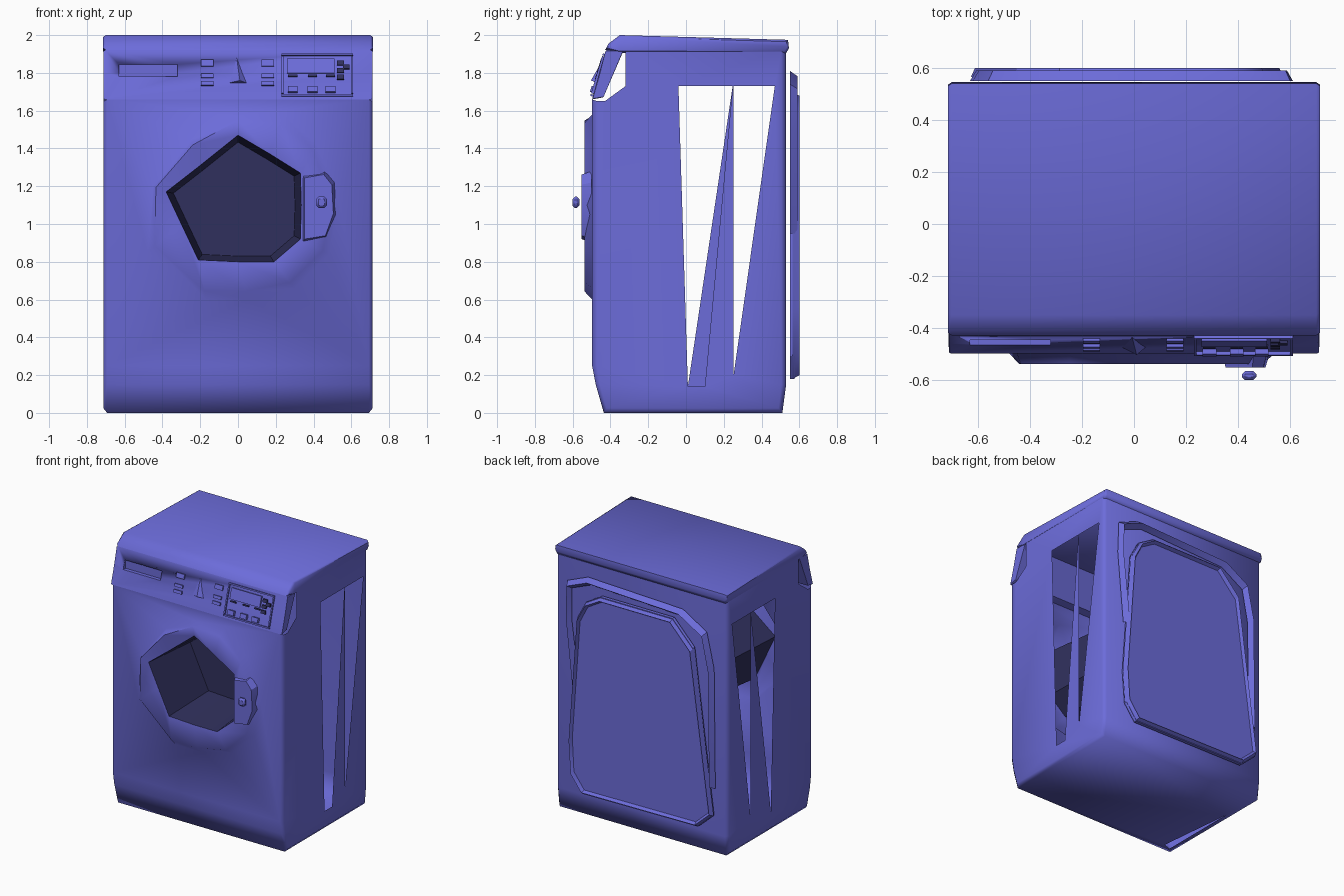
import bpy, bmesh, math
from mathutils import Matrix, Vector

if "Cube" in bpy.data.objects:
    bpy.data.objects.remove(bpy.data.objects["Cube"])


def material(name, colour):
    m = bpy.data.materials.new(name)
    m.diffuse_color = (*colour, 1)
    m.use_nodes = True
    m.node_tree.nodes["Principled BSDF"].inputs["Base Color"].default_value = m.diffuse_color
    return m


blue = material("blue_violet", (0.15, 0.15, 0.7))
navy = material("dark_navy", (0.03, 0.03, 0.11))


def finish(name, bm, angle=40, mat=blue):
    bmesh.ops.recalc_face_normals(bm, faces=bm.faces)
    me = bpy.data.meshes.new(name)
    bm.to_mesh(me)
    bm.free()
    ob = bpy.data.objects.new(name, me)
    bpy.context.collection.objects.link(ob)
    me.materials.append(mat)
    bpy.ops.object.select_all(action='DESELECT')
    ob.select_set(True)
    bpy.context.view_layer.objects.active = ob
    bpy.ops.object.shade_smooth_by_angle(angle=math.radians(angle))
    return ob


def sheet(bm, loops):
    """Flat fill of an outline (first loop) with holes (other loops)."""
    edges = []
    for loop in loops:
        vs = [bm.verts.new(p) for p in loop]
        edges += [bm.edges.new((vs[i - 1], vs[i])) for i in range(len(vs))]
    bmesh.ops.triangle_fill(bm, use_beauty=True, edges=edges)


def bridge(bm, a, b, closed=True):
    """Strip of quads between two matching point lists."""
    va, vb = [bm.verts.new(p) for p in a], [bm.verts.new(p) for p in b]
    for i in range(0 if closed else 1, len(a)):
        bm.faces.new((va[i - 1], va[i], vb[i], vb[i - 1]))


def weld(bm):
    bmesh.ops.remove_doubles(bm, verts=bm.verts, dist=1e-4)


def prism(name, profile, half, soft, angle):
    """Solid from a (y, z) profile along x, with slightly drawn-in ends."""
    bm = bmesh.new()
    cy, cz = (sum(p[i] for p in profile) / len(profile) for i in (0, 1))
    small = [(y + max(-soft, min(soft, cy - y)) * .7, z + max(-soft, min(soft, cz - z)) * .7) for y, z in profile]
    rows = [[(x, y, z) for y, z in pr] for x, pr in
            ((-half, small), (soft - half, profile), (half - soft, profile), (half, small))]
    for a, b in zip(rows, rows[1:]):
        bridge(bm, a, b)
    for end in (rows[0], rows[-1]):
        bm.faces.new([bm.verts.new(p) for p in end])
    weld(bm)
    return finish(name, bm, angle)


def box(name, x0, x1, y0, y1, z0, z1, bevel=0.0, tilt=None, mat=blue):
    bm = bmesh.new()
    m = Matrix.Translation(((x0 + x1) / 2, (y0 + y1) / 2, (z0 + z1) / 2))
    if tilt:
        m = m @ Matrix.Rotation(tilt, 4, 'X')
    bmesh.ops.create_cube(bm, size=1, matrix=m @ Matrix.Diagonal((x1 - x0, y1 - y0, z1 - z0, 1)))
    if bevel:
        bmesh.ops.bevel(bm, geom=bm.edges[:], offset=bevel, segments=1, affect='EDGES')
    return finish(name, bm, mat=mat)


# Body skin: kick strip, floor and back wrapped round, with rounded side edges
P = [(-.497, 1.66), (-.497, .25), (-.478, .15), (-.435, 0), (.51, 0), (.53, .15), (.53, 1.93)]
S = [(-.47, 1.65), (-.47, .25), (-.455, .15), (-.42, .025), (.49, .025), (.505, .15), (.505, 1.92)]
XP, XS = 0.693, 0.713
bm = bmesh.new()
for i in (1, 2, 4, 5):
    bridge(bm, [(-XP, *p) for p in P[i:i + 2]], [(XP, *p) for p in P[i:i + 2]], False)
sheet(bm, [[(-XP, P[3][0], 0), (XP, P[3][0], 0), (XP, P[4][0], 0), (-XP, P[4][0], 0)],
           [(-.66, -.4, 0), (-.6, -.38, 0), (-.66, .2, 0)]])
for s in (-1, 1):
    bridge(bm, [(s * XP, *p) for p in P], [(s * XS, *p) for p in S], False)
    # Side panel with its openings and the notch behind the control panel
    slot = [(-.04, 1.73), (.247, 1.73), (.01, .14)]
    if s > 0:
        slot.insert(2, (.1, .14))
    holes = [slot, [(.252, 1.73), (.47, 1.73), (.252, .2)]]
    outline = S + [(-.32, 1.92), (-.32, 1.73), (-.43, 1.65)]
    sheet(bm, [[(s * XS, *p) for p in lp] for lp in [outline] + holes])

# Front panel with bulging door ring and the angular opening
A = [(0, 1.57), (.24, 1.58), (.42, 1.42), (.54, 1.1), (.48, .84), (.3, .66),
     (.05, .6), (-.17, .6), (-.48, .85), (-.45, 1.2), (-.25, 1.45)]
C = [(0, 1.47), (.17, 1.37), (.33, 1.27), (.335, 1.1), (.33, .92), (.19, .8),
     (0, .8), (-.21, .81), (-.3, 1.0), (-.38, 1.17), (-.2, 1.31)]
ring = [(x, -.497, z) for x, z in A]
crest = [(a[0] + .22 * (c[0] - a[0]), -.538, a[1] + .22 * (c[1] - a[1])) for a, c in zip(A, C)]
rim = [(x, -.52, z) for x, z in C]
sheet(bm, [[(-XP, -.497, .25), (XP, -.497, .25), (XP, -.497, 1.66), (-XP, -.497, 1.66)], ring])
bridge(bm, ring, crest)
bridge(bm, crest, rim)
weld(bm)
finish("cabinet", bm, 60)

# Drum behind the opening
bm = bmesh.new()
back = [(.9 * x, -.08, 1.1 + .9 * (z - 1.1)) for x, z in C]
bridge(bm, rim, back)
sheet(bm, [back])
weld(bm)
finish("drum", bm, 30, navy)

# Door catch and handle knob
bm = bmesh.new()
catch = [(.34, .9), (.47, .92), (.52, 1.05), (.51, 1.22), (.46, 1.28), (.34, 1.26)]
face = [(.42 + .85 * (x - .42), -.552, 1.1 + .9 * (z - 1.1)) for x, z in catch]
bridge(bm, [(x, -.5, z) for x, z in catch], face)
bm.faces.new([bm.verts.new(p) for p in face])
weld(bm)
finish("door_catch", bm, 30)
box("door_knob", .415, .47, -.6, -.565, 1.085, 1.145, .012)

# Lid
prism("lid", [(-.428, 1.922), (-.41, 1.955), (-.35, 2.0), (.54, 1.975), (.545, 1.93), (.53, 1.905), (-.36, 1.905)],
      .714, .014, 48)

# Slanted control panel with a drawer grip cut into it
panel = prism("control_panel", [(-.497, 1.66), (-.46, 1.8), (-.422, 1.92), (-.33, 1.92), (-.44, 1.67)],
              .711, .006, 30)
TILT = -math.atan(0.3)


def face_y(z):
    return -.5 + .3 * (z - 1.66)


cutter = box("grip_cutter", -.63, -.32, face_y(1.8) - .05, face_y(1.8) + .02, 1.78, 1.845)
cut = panel.modifiers.new("grip", 'BOOLEAN')
cut.operation, cut.object, cut.solver = 'DIFFERENCE', cutter, 'EXACT'
bpy.context.view_layer.objects.active = panel
bpy.ops.object.modifier_apply(modifier="grip")
bpy.data.objects.remove(cutter)


def plate(name, x0, x1, z0, z1, out=.01, mat=blue):
    """Box sitting proud of the slanted panel."""
    y = face_y((z0 + z1) / 2)
    return box(name, x0, x1, y - out, y + .012, z0, z1, tilt=TILT, mat=mat)


# Buttons either side of the dial
for x in (-.163, .157):
    for z, h in ((1.85, .034), (1.782, .022), (1.742, .022)):
        plate("button", x - .033, x + .033, z - h / 2, z + h / 2, .012)

# Display: frame bars, screen, small keys
for x0, x1, z0, z1 in ((.23, .61, 1.89, 1.9), (.23, .61, 1.675, 1.685), (.23, .24, 1.685, 1.89), (.6, .61, 1.685, 1.89)):
    plate("display_frame", x0, x1, z0, z1, .012)
plate("screen", .26, .51, 1.795, 1.875, .014)
for x in (.29, .395, .49):
    plate("display_key", x - .026, x + .026, 1.695, 1.728, .02)
    plate("display_mark", x - .024, x + .024, 1.778, 1.788, .014, navy)
for x, z in ((.545, 1.85), (.545, 1.81), (.545, 1.775), (.575, 1.83)):
    plate("small_key", x - .02, x + .015, z - .012, z + .012, .014, navy)

# Pointed dial
bm = bmesh.new()
base = [bm.verts.new((x, face_y(z) + .005, z)) for x, z in ((-.055, 1.745), (.05, 1.745), (-.01, 1.9))]
tip = bm.verts.new((.01, face_y(1.75) - .03, 1.76))
for i in range(3):
    bm.faces.new((base[i - 1], base[i], tip))
finish("dial", bm, 20)

# Back cover plate with inner rim and a broken outer rim
cover = [(-.62, .3), (-.5, .19), (.46, .18), (.55, .3), (.57, .55), (.5, 1.5),
         (.43, 1.63), (.31, 1.7), (-.29, 1.7), (-.46, 1.52)]
bm = bmesh.new()
top = [(x, .575, z) for x, z in cover]
bridge(bm, [(x, .55, z) for x, z in cover], top)
sheet(bm, [top])
weld(bm)
finish("back_cover", bm, 30)


def rim_strip(name, path, y0, y1, width, closed):
    """Bevelled moulding following an (x, z) path on the back."""
    mid = Vector((0, .95))
    pts = [Vector(p) for p in path]
    inner = [p + (mid - p).normalized() * width for p in pts]
    half = [(p + q) / 2 for p, q in zip(pts, inner)]
    bm = bmesh.new()
    rows = [[(p.x, y0, p.y) for p in pts], [(p.x, y1, p.y) for p in half], [(p.x, y0, p.y) for p in inner]]
    for a, b in zip(rows, rows[1:]):
        bridge(bm, a, b, closed)
    weld(bm)
    finish(name, bm, 30)


rim_strip("back_inner_rim", [(x * 1.01, z) for x, z in cover], .565, .6, .045, True)
rim_strip("back_outer_rim", [(.56, .95), (.61, 1.5), (.6, 1.74), (.43, 1.81), (-.36, 1.78),
                             (-.56, 1.66), (-.62, 1.4), (-.63, .5)], .55, .59, .06, False)
